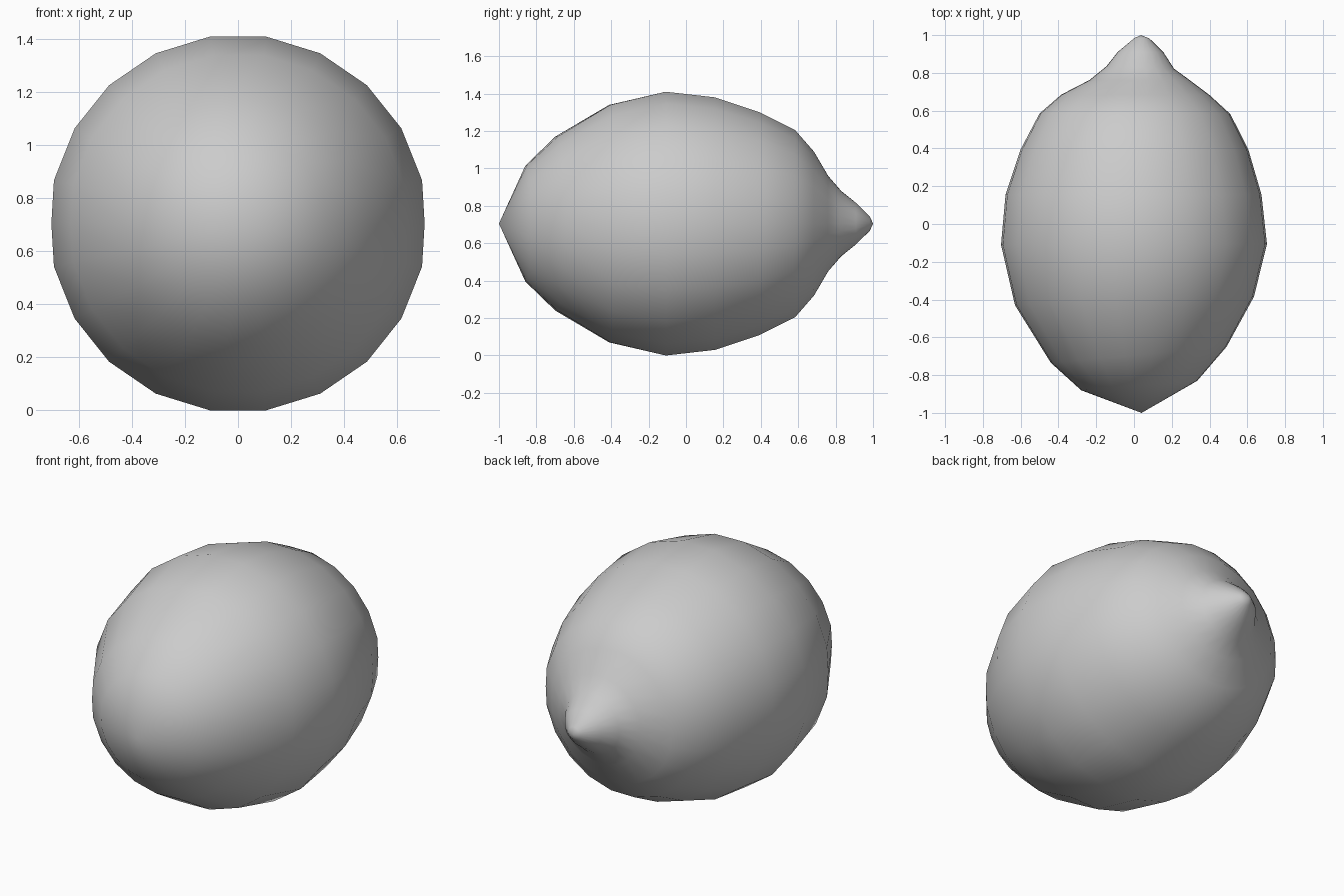
import bpy, bmesh
from math import sin, cos, radians

if "Cube" in bpy.data.objects:
    bpy.data.objects.remove(bpy.data.objects["Cube"])

# Tilted cross-sections from blossom end to nipple:
# left x, left y, right x, right y, half height
RINGS = [
    (-.28, -.88, .335, -.83, .31),
    (-.44, -.735, .49, -.65, .465),
    (-.63, -.43, .635, -.385, .635),
    (-.704, -.11, .704, -.105, .705),
    (-.68, .155, .675, .155, .675),
    (-.60, .395, .605, .395, .595),
    (-.50, .585, .51, .582, .50),
    (-.385, .685, .40, .683, .385),
    (-.236, .762, .30, .758, .255),
    (-.146, .835, .212, .822, .175),
    (-.086, .911, .156, .909, .11),
    (.003, .985, .082, .982, .037),
]
MID_Z = .705

# 22 sides, with flat top and bottom edges and a point at each flank
quarter = [8.5, 25.8, 43, 59.8, 76.8]
angles = (quarter + [90] + [180 - a for a in reversed(quarter)]
          + [180 + a for a in quarter] + [270]
          + [360 - a for a in reversed(quarter)])

bm = bmesh.new()


def ring(xl, yl, xr, yr, h):
    verts = []
    for a in angles:
        s, c = sin(radians(a)), cos(radians(a))
        s = max(-1, min(1, s * 1.013))
        t = (s + 1) / 2
        verts.append(bm.verts.new((xl + (xr - xl) * t, yl + (yr - yl) * t,
                                   MID_Z + h * c / cos(radians(8.5)))))
    return verts


# Fruit skin
loops = [ring(*r) for r in RINGS]
n = len(angles)
for a, b in zip(loops, loops[1:]):
    for i in range(n):
        j = (i + 1) % n
        bm.faces.new((a[i], a[j], b[j], b[i]))

# Closed ends
for loop, tip in ((loops[0], (.04, -1, MID_Z)), (loops[-1], (.038, 1, MID_Z))):
    v = bm.verts.new(tip)
    for i in range(n):
        bm.faces.new((loop[i], loop[(i + 1) % n], v))

bmesh.ops.recalc_face_normals(bm, faces=bm.faces)
for f in bm.faces:
    f.smooth = True
mesh = bpy.data.meshes.new("lemon")
bm.to_mesh(mesh)
bm.free()
lemon = bpy.data.objects.new("lemon", mesh)
bpy.context.collection.objects.link(lemon)
